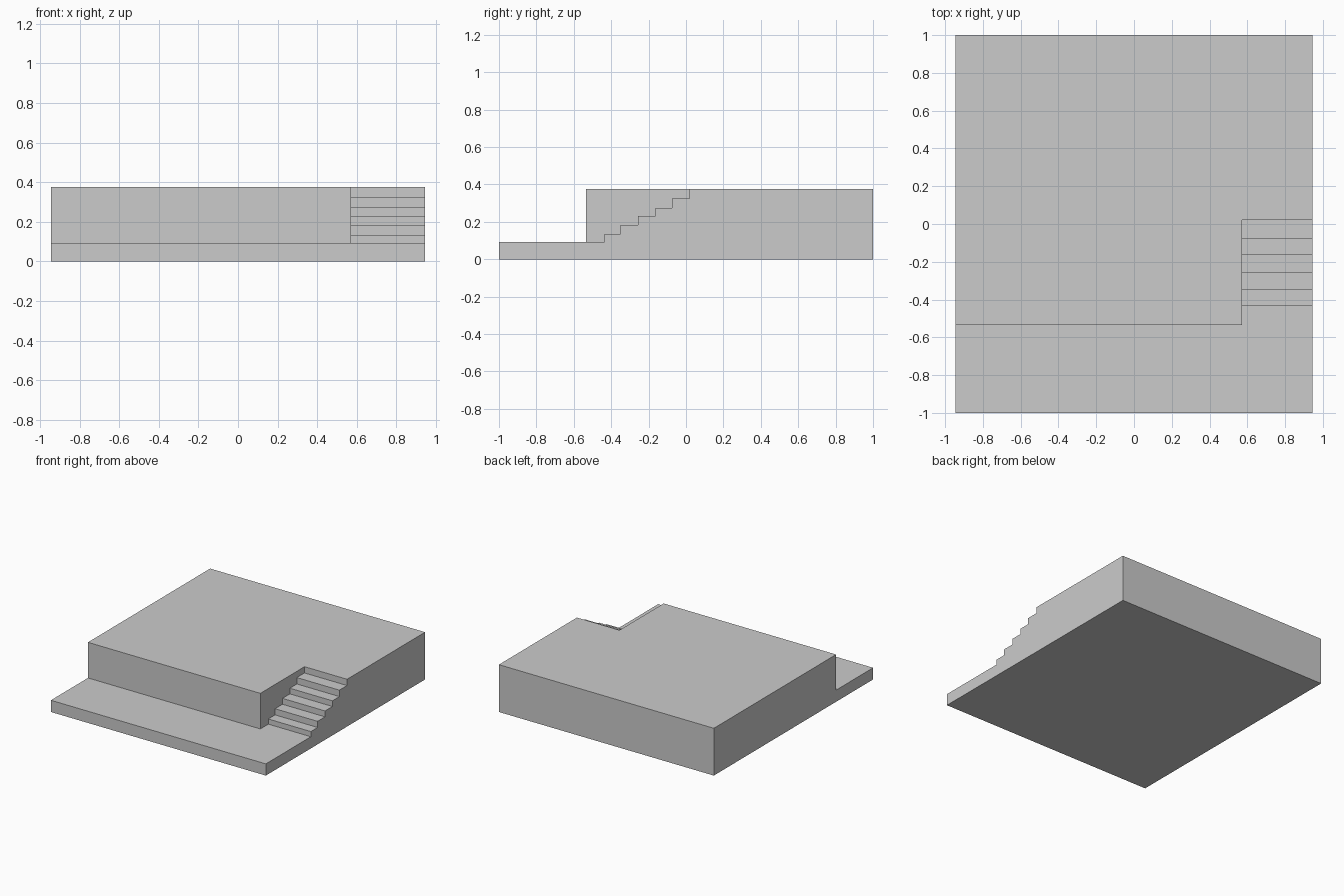
import bpy, bmesh

if "Cube" in bpy.data.objects:
    bpy.data.objects.remove(bpy.data.objects["Cube"])

HALF_X, LOW, TOP = 0.945, 0.093, 0.376
WALL_Y, STAIR_X = -0.535, 0.571


def extrude_profile(name, profile, x0, x1):
    """Closed prism from a (y, z) profile swept along x."""
    bm = bmesh.new()
    face = bm.faces.new([bm.verts.new((x0, y, z)) for y, z in profile])
    ext = bmesh.ops.extrude_face_region(bm, geom=[face])
    verts = [v for v in ext["geom"] if isinstance(v, bmesh.types.BMVert)]
    bmesh.ops.translate(bm, verts=verts, vec=(x1 - x0, 0, 0))
    bmesh.ops.recalc_face_normals(bm, faces=bm.faces)
    mesh = bpy.data.meshes.new(name)
    bm.to_mesh(mesh)
    bm.free()
    obj = bpy.data.objects.new(name, mesh)
    bpy.context.collection.objects.link(obj)
    return obj


# Low front terrace and raised platform as one solid
platform = extrude_profile(
    "stepped_platform",
    [(-1, 0), (1, 0), (1, TOP), (WALL_Y, TOP), (WALL_Y, LOW), (-1, LOW)],
    -HALF_X, HALF_X)

# Stairwell cutter: its underside is the flight of six risers
risers = [-0.435, -0.35, -0.257, -0.164, -0.076, 0.02]
treads = [LOW, 0.134, 0.183, 0.23, 0.275, 0.326]
stairs = [(-0.7, 0.6), (-0.7, LOW)]
for i, y in enumerate(risers):
    stairs.append((y, treads[i]))
    stairs.append((y, treads[i + 1] if i < 5 else 0.6))
cutter = extrude_profile("stair_cutter", stairs, STAIR_X, HALF_X + 0.2)
cutter.hide_render = True

# Carve the stairs out of the right front corner
mod = platform.modifiers.new("stairs", 'BOOLEAN')
mod.operation = 'DIFFERENCE'
mod.solver = 'EXACT'
mod.object = cutter
bpy.context.view_layer.objects.active = platform
bpy.ops.object.modifier_apply(modifier=mod.name)
bpy.data.objects.remove(cutter)
